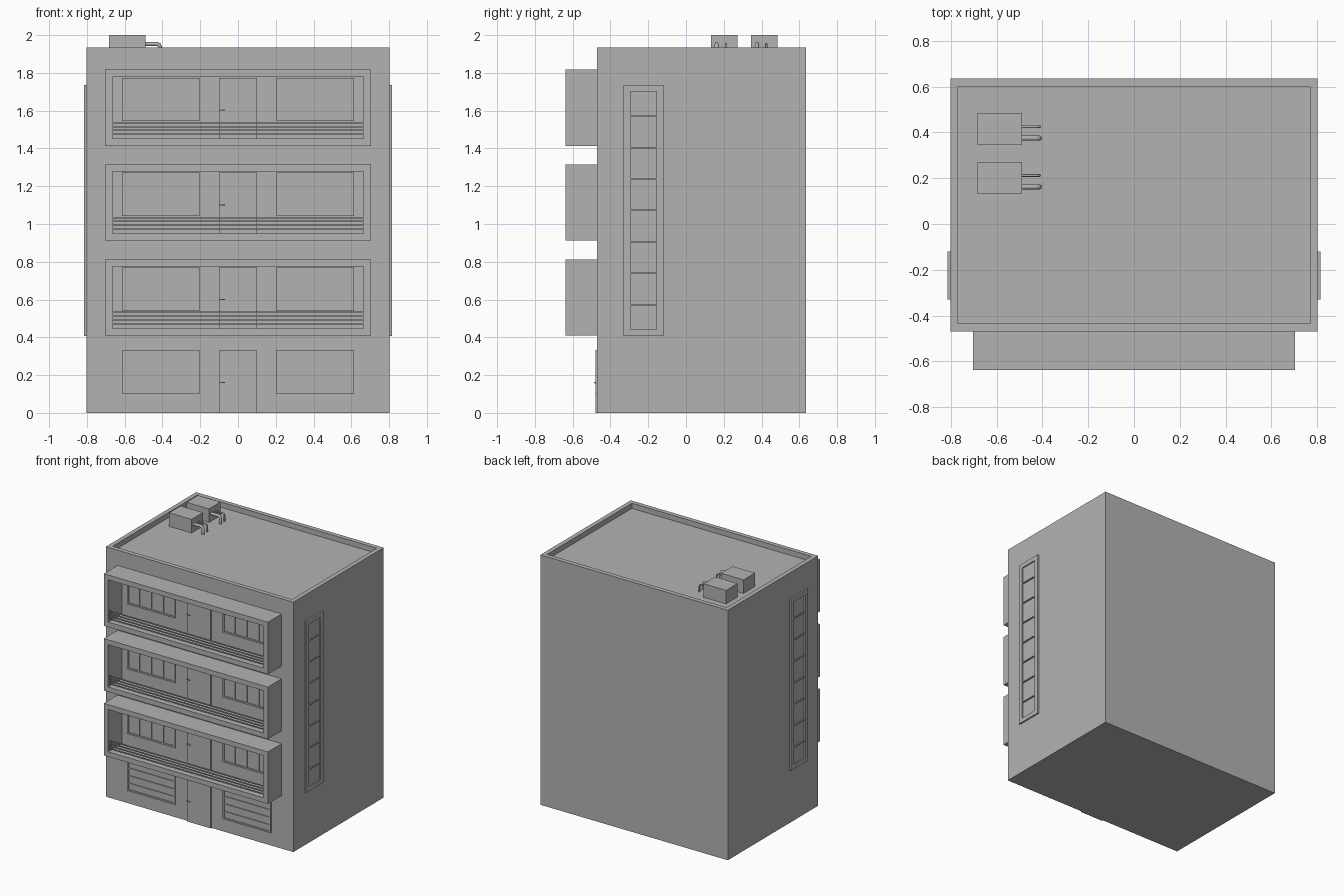
import bpy
import bmesh
from math import pi
from mathutils import Matrix, Vector

cube = bpy.data.objects.get("Cube")
if cube:
    bpy.data.objects.remove(cube)

grey = bpy.data.materials.new("plain grey")
grey.use_nodes = True
GREY = (0.45, 0.45, 0.45, 1)
grey.diffuse_color = GREY
grey.node_tree.nodes["Principled BSDF"].inputs["Base Color"].default_value = GREY

HALF_X, FRONT, BACK, TOP = 0.803, -0.47, 0.635, 1.935
ROOF = TOP - 0.04


def finish(name, bm, loc=(0, 0, 0), turn=0):
    mesh = bpy.data.meshes.new(name)
    bmesh.ops.recalc_face_normals(bm, faces=bm.faces)
    bm.to_mesh(mesh)
    bm.free()
    mesh.materials.append(grey)
    ob = bpy.data.objects.new(name, mesh)
    ob.location = loc
    ob.rotation_euler.z = turn
    bpy.context.collection.objects.link(ob)
    return ob


def add_box(bm, lo, hi):
    lo, hi = Vector(lo), Vector(hi)
    m = Matrix.Translation((lo + hi) / 2) @ Matrix.Diagonal((*(hi - lo), 1))
    return bmesh.ops.create_cube(bm, size=1, matrix=m)["verts"]


def box(name, lo, hi):
    bm = bmesh.new()
    add_box(bm, lo, hi)
    return finish(name, bm)


def window(name, loc, w, h, rim, cols=1, rows=1, turn=0, out=0.01):
    """Framed window facing -y before turning, with thin glazing bars."""
    bm = bmesh.new()
    x, bar = w / 2, 0.004
    add_box(bm, (-x + rim, -0.003, rim), (x - rim, 0.002, h - rim))
    for s in (-1, 1):
        a, b = sorted((s * x, s * (x - rim)))
        add_box(bm, (a, -out, 0), (b, 0, h))
    for z in (0, h - rim):
        add_box(bm, (-x + rim, -out, z), (x - rim, 0, z + rim))
    for i in range(1, cols):
        c = -x + w * i / cols
        add_box(bm, (c - bar, -out, rim), (c + bar, 0, h - rim))
    for i in range(1, rows):
        c = h * i / rows
        add_box(bm, (-x + rim, -out, c - bar), (x - rim, 0, c + bar))
    return finish(name, bm, loc, turn)


def door(name, z):
    box(name, (-0.1, FRONT - 0.01, z), (0.1, FRONT, z + 0.33))
    bm = bmesh.new()
    # lever handle on a short stem
    add_box(bm, (-0.1, FRONT - 0.018, z + 0.157), (-0.07, FRONT - 0.014, z + 0.163))
    add_box(bm, (-0.096, FRONT - 0.015, z + 0.156), (-0.088, FRONT - 0.01, z + 0.164))
    finish(name + "_handle", bm)


# building block with a sunken roof behind a parapet
bm = bmesh.new()
add_box(bm, (-HALF_X, FRONT, 0), (HALF_X, BACK, TOP))
top = max(bm.faces, key=lambda f: f.calc_center_median().z)
bmesh.ops.inset_region(bm, faces=[top], thickness=0.049)
rim_verts = list(top.verts)
inner = bmesh.ops.extrude_discrete_faces(bm, faces=[top])["faces"][0]
bmesh.ops.translate(bm, verts=inner.verts, vec=(0, 0, ROOF - TOP))
finish("building", bm)

# ground floor
door("ground_door", 0)
for side, x in (("right", -0.41), ("left", 0.41)):
    window(f"ground_window_{side}", (x, FRONT, 0.1), 0.41, 0.234, 0.012, rows=4)

# upper floors, each with a boxed balcony
for n in range(3):
    z = 0.41 + 0.502 * n
    bx, by, wall = 0.703, -0.638, 0.038
    bm = bmesh.new()
    for s in (-1, 1):
        a, b = sorted((s * bx, s * (bx - wall)))
        add_box(bm, (a, by, z), (b, FRONT, z + 0.403))
    for zz in (z, z + 0.403 - wall):
        add_box(bm, (wall - bx, by, zz), (bx - wall, FRONT, zz + wall))
    finish(f"balcony_{n + 1}", bm)
    bm = bmesh.new()
    for i in range(4):
        zz = z + 0.062 + 0.02 * i
        add_box(bm, (wall - bx, by + 0.006, zz - 0.004), (bx - wall, by + 0.014, zz + 0.004))
    finish(f"balcony_rails_{n + 1}", bm)
    door(f"balcony_door_{n + 1}", z + 0.03)
    for side, x in (("right", -0.41), ("left", 0.41)):
        window(f"balcony_window_{side}_{n + 1}", (x, FRONT, z + 0.13), 0.41, 0.23, 0.012, cols=4)

# tall stair windows on both sides
for side, s in (("right", -1), ("left", 1)):
    window(f"stair_window_{side}", (s * HALF_X, -0.225, 0.407), 0.21, 1.33, 0.035,
           rows=8, turn=s * pi / 2, out=0.012)


def pipe(name, y, r):
    # runs out of the unit, then bends down into the roof
    z = 1.953
    curve = bpy.data.curves.new(name, "CURVE")
    curve.dimensions = "3D"
    curve.bevel_depth = r
    curve.bevel_resolution = 2
    curve.use_fill_caps = True
    pts = [(-0.5, z), (-0.43, z), (-0.418, z - 0.004), (-0.413, z - 0.015), (-0.413, ROOF)]
    spline = curve.splines.new("POLY")
    spline.points.add(len(pts) - 1)
    for p, (x, pz) in zip(spline.points, pts):
        p.co = (x, y, pz, 1)
    curve.materials.append(grey)
    bpy.context.collection.objects.link(bpy.data.objects.new(name, curve))


# rooftop cooling units
for n, y in enumerate((0.132, 0.345), 1):
    box(f"cooling_unit_{n}", (-0.683, y, ROOF), (-0.49, y + 0.14, 2.0))
    pipe(f"thick_pipe_{n}", y + 0.03, 0.011)
    pipe(f"thin_pipe_{n}", y + 0.08, 0.006)
